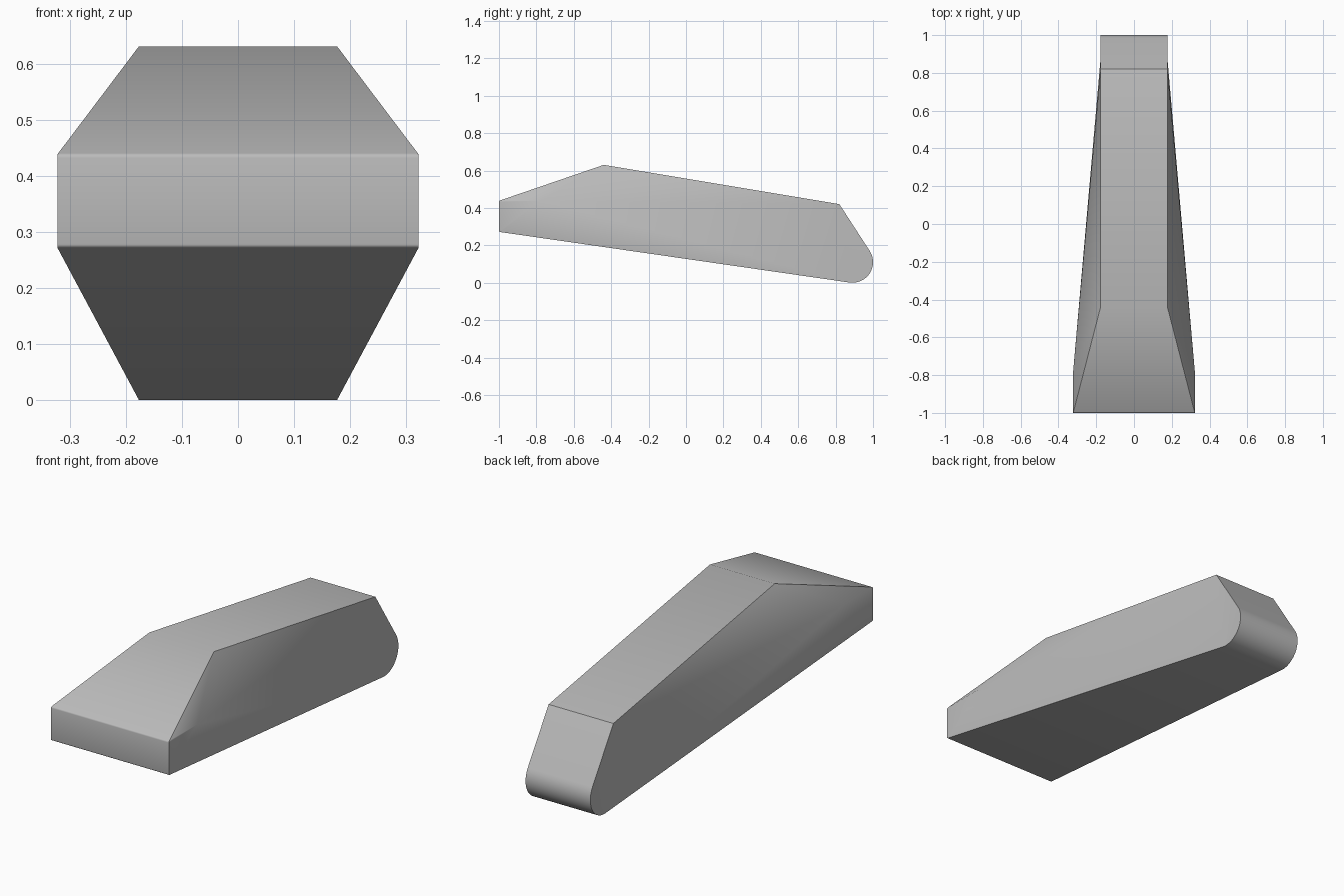
import bpy, bmesh, math

cube = bpy.data.objects.get("Cube")
if cube:
    bpy.data.objects.remove(cube)

grey = bpy.data.materials.new("plain_grey")
grey.use_nodes = True
colour = (0.5, 0.5, 0.5, 1)
grey.diffuse_color = colour
grey.node_tree.nodes["Principled BSDF"].inputs["Base Color"].default_value = colour

WIDE, NARROW = 0.322, 0.177
bm = bmesh.new()


def pair(half_width, y, z):
    """Mirrored vertices: right then left."""
    return [bm.verts.new((side * half_width, y, z)) for side in (-1, 1)]


# Profile stations, from the wide front to the narrow rounded tail
front_low = pair(WIDE, -1, 0.272)
front_top = pair(WIDE, -1, 0.438)
shoulder = pair(WIDE, -0.78, 0.438)
ridge = pair(NARROW, -0.44, 0.63)
tail_top = pair(NARROW, 0.82, 0.42)
STEPS, RADIUS = 16, 0.11
arc = []
for i in range(STEPS + 1):
    a = math.radians(32.3 - 130.5 * i / STEPS)
    arc.append(pair(NARROW, 0.89 + RADIUS * math.cos(a), 0.11 + RADIUS * math.sin(a)))

# Strips across the body
loop = [front_low, front_top, ridge, tail_top] + arc
for p, q in zip(loop, loop[1:] + loop[:1]):
    bm.faces.new((p[0], p[1], q[1], q[0]))

# Side walls and sloping shoulder facets
walls = [
    [front_top, shoulder, front_low],
    [front_top, ridge, shoulder],
    [shoulder, ridge, tail_top],
    [shoulder, tail_top, arc[-1]],
    [shoulder, arc[-1], front_low],
    [tail_top] + arc,
]
for wall in walls:
    for side in (0, 1):
        bm.faces.new([p[side] for p in wall])
bmesh.ops.recalc_face_normals(bm, faces=bm.faces)

# Slightly softened edges across the front
edges = [bm.edges.get(front_low), bm.edges.get(front_top)]
bmesh.ops.bevel(bm, geom=edges, offset=0.006, segments=3, profile=0.5, affect='EDGES')

mesh = bpy.data.meshes.new("wedge_body")
bm.to_mesh(mesh)
bm.free()
mesh.materials.append(grey)
body = bpy.data.objects.new("wedge_body", mesh)
bpy.context.collection.objects.link(body)
bpy.context.view_layer.objects.active = body
body.select_set(True)
bpy.ops.object.shade_smooth_by_angle(angle=math.radians(30))
